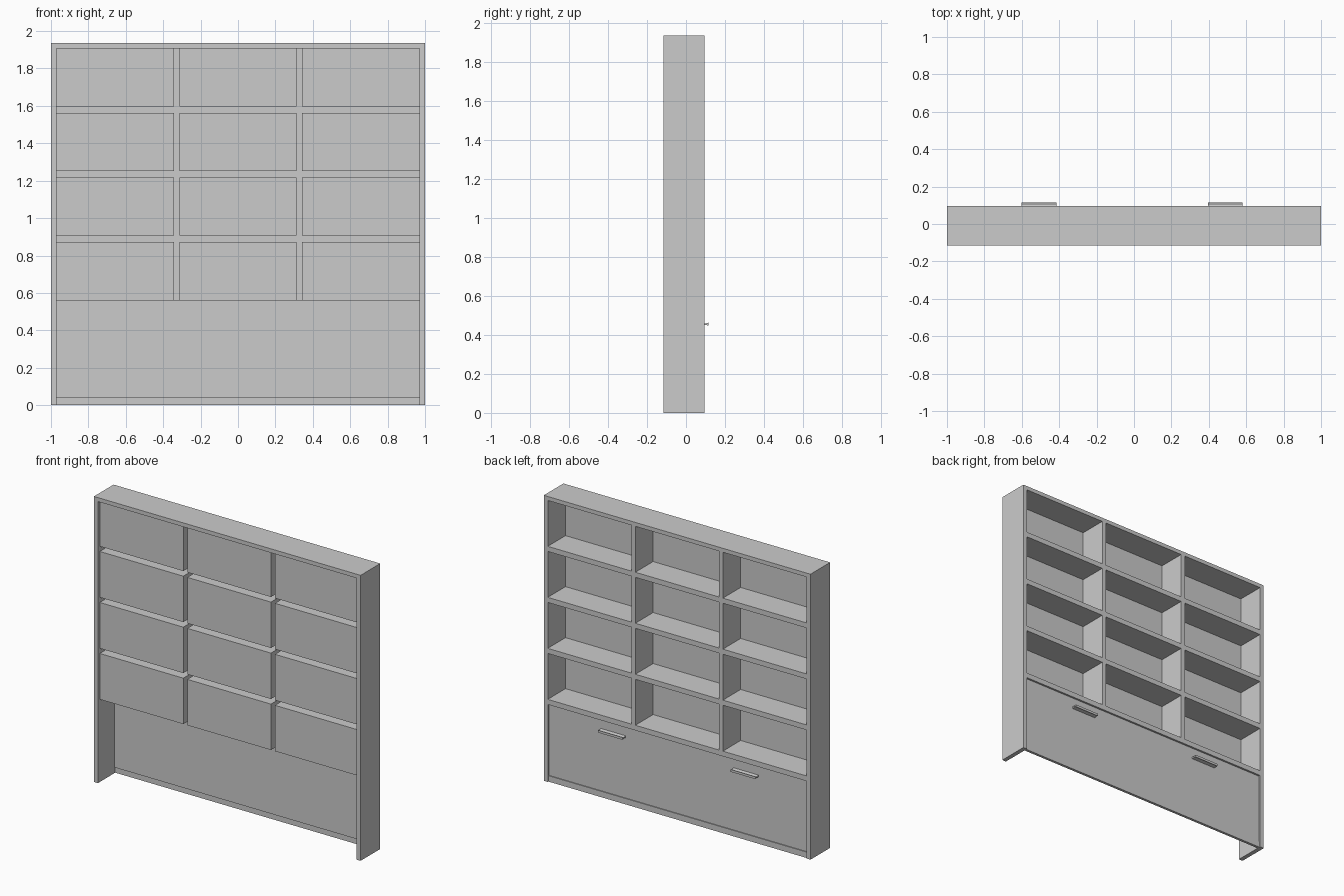
import bpy, bmesh

if "Cube" in bpy.data.objects:
    bpy.data.objects.remove(bpy.data.objects["Cube"])

W, H, T = 1.0, 1.935, 0.03      # half width, height, board thickness
BACK, FACE = -0.115, 0.095      # y of the wall side and the shelf opening side
CELL_BACK = -0.095


def make(name, verts, faces):
    mesh = bpy.data.meshes.new(name)
    mesh.from_pydata(verts, [], faces)
    mesh.validate()
    ob = bpy.data.objects.new(name, mesh)
    bpy.context.collection.objects.link(ob)
    return ob


def box(name, x0, x1, y0, y1, z0, z1):
    verts = [(x, y, z) for x in (x0, x1) for y in (y0, y1) for z in (z0, z1)]
    faces = [(0, 1, 3, 2), (4, 6, 7, 5), (0, 4, 5, 1),
             (2, 3, 7, 6), (0, 2, 6, 4), (1, 5, 7, 3)]
    return make(name, verts, faces)


def prism_x(name, profile, x0, x1):
    # closed (y, z) profile extruded along x
    n = len(profile)
    verts = [(x, y, z) for x in (x0, x1) for y, z in profile]
    faces = [tuple(range(n)), tuple(range(2 * n - 1, n - 1, -1))]
    faces += [(i, i + n, (i + 1) % n + n, (i + 1) % n) for i in range(n)]
    ob = make(name, verts, faces)
    bm = bmesh.new()
    bm.from_mesh(ob.data)
    bmesh.ops.recalc_face_normals(bm, faces=bm.faces)
    bm.to_mesh(ob.data)
    bm.free()
    return ob


# Outer frame
IN = W - T
box("left_side", -W, -IN, BACK, FACE, 0, H)
box("right_side", IN, W, BACK, FACE, 0, H)
box("top_board", -IN, IN, BACK, FACE, H - 0.027, H)

# Shelf grid: a flat face with twelve cells pushed back as open trays
cw = (2 * IN - 2 * T) / 3
xs = [v for i in range(3) for v in (-IN + i * (cw + T), -IN + i * (cw + T) + cw)]
zs = [v for j in range(4) for v in (0.56 + j * 0.3457, 0.56 + j * 0.3457 + 0.311)]
zs[-1] = H - 0.027
verts, faces = [], []


def quad(*pts):
    faces.append(tuple(range(len(verts), len(verts) + 4)))
    verts.extend(pts)


for i in range(5):
    for j in range(7):
        x0, x1, z0, z1 = xs[i], xs[i + 1], zs[j], zs[j + 1]
        cell = i % 2 == 0 and j % 2 == 0
        y = CELL_BACK if cell else FACE
        quad((x1, y, z0), (x0, y, z0), (x0, y, z1), (x1, y, z1))
        if cell:
            loop = [(x0, z0), (x1, z0), (x1, z1), (x0, z1)]
            for (ax, az), (bx, bz) in zip(loop, loop[1:] + loop[:1]):
                quad((ax, FACE, az), (bx, FACE, bz), (bx, y, bz), (ax, y, az))
grid = make("shelf_cells", verts, faces)
bm = bmesh.new()
bm.from_mesh(grid.data)
bmesh.ops.remove_doubles(bm, verts=bm.verts, dist=0.0005)
bm.to_mesh(grid.data)
bm.free()

# Lower rail, large fold-down front and kick board
box("lower_rail", -IN, IN, 0.06, FACE, 0.525, 0.56)
box("lower_front", -IN, IN, 0.06, 0.082, 0.04, 0.525)
box("kick_board", -IN, IN, 0.07, 0.088, 0.0, 0.04)

# Pull handles with a waisted profile
profile = [(0.082, 0.448), (0.102, 0.452), (0.115, 0.447),
           (0.115, 0.463), (0.102, 0.458), (0.082, 0.462)]
for name, x in (("left_handle", -0.508), ("right_handle", 0.488)):
    prism_x(name, profile, x - 0.0925, x + 0.0925)
